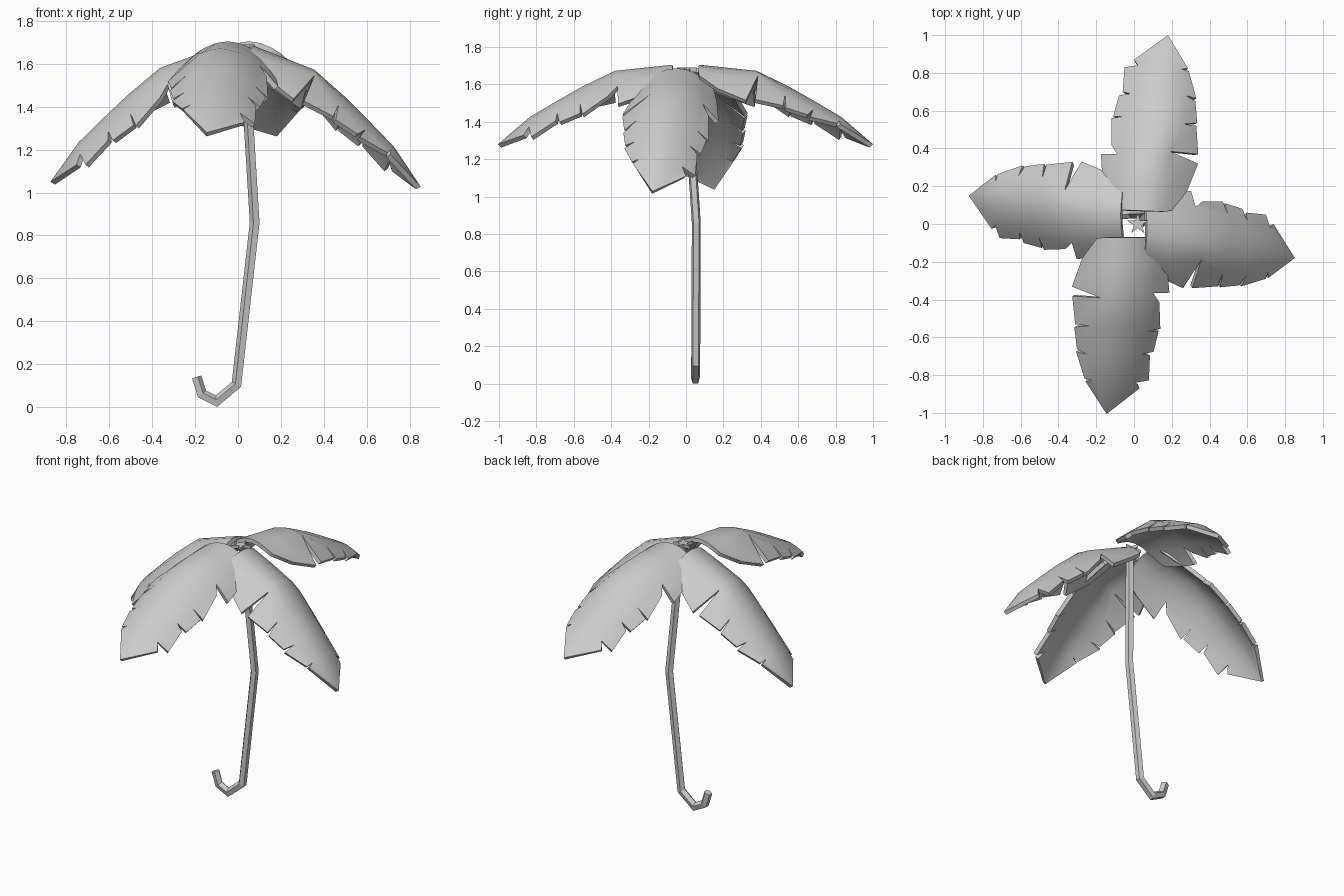
import bpy, bmesh, math
from mathutils import Vector, Matrix

cube = bpy.data.objects.get("Cube")
if cube:
    bpy.data.objects.remove(cube)

grey = bpy.data.materials.new("plain_grey")
grey.use_nodes = True
colour = (0.6, 0.6, 0.6, 1)
grey.diffuse_color = colour
grey.node_tree.nodes["Principled BSDF"].inputs["Base Color"].default_value = colour

TOP = 1.7
RIDGE = [(0, 1.7), (0.07, 1.705), (0.4, 1.67), (0.62, 1.55), (0.84, 1.42), (1, 1.28)]
TIP = (0.18, 1.0)

# Each frond segment: inner notch point, then outer start and outer end of its flap
LEFT = [((-0.07, 0.075), (-0.15, 0.11), (-0.165, 0.2)),
        ((-0.1, 0.2), (-0.165, 0.2), (-0.175, 0.37)),
        ((-0.09, 0.37), (-0.12, 0.42), (-0.12, 0.56)),
        ((-0.05, 0.57), (-0.11, 0.57), (-0.08, 0.68)),
        ((-0.02, 0.69), (-0.06, 0.7), (-0.05, 0.83)),
        ((0.02, 0.84), (0.0, 0.87), TIP)]
RIGHT = [((0.16, 0.065), (0.2, 0.07), (0.28, 0.17)),
         ((0.2, 0.2), (0.28, 0.17), (0.34, 0.32)),
         ((0.19, 0.385), (0.34, 0.37), (0.33, 0.52)),
         ((0.26, 0.53), (0.335, 0.535), (0.325, 0.65)),
         ((0.275, 0.68), (0.33, 0.665), (0.29, 0.81)),
         ((0.25, 0.82), (0.285, 0.825), TIP)]


def finish(name, bm):
    mesh = bpy.data.meshes.new(name)
    bm.to_mesh(mesh)
    bm.free()
    mesh.materials.append(grey)
    obj = bpy.data.objects.new(name, mesh)
    bpy.context.collection.objects.link(obj)
    bpy.ops.object.select_all(action="DESELECT")
    obj.select_set(True)
    bpy.context.view_layer.objects.active = obj
    return obj


def spine(y):
    return 0.04 + 0.14 * y


def on_leaf(x, y):
    """Point on the arched leaf surface: ridge height minus a domed drop."""
    for (y0, z0), (y1, z1) in zip(RIDGE, RIDGE[1:]):
        if y <= y1:
            break
    z = z0 + (z1 - z0) * (y - y0) / (y1 - y0)
    return Vector((x, y, z - 2.5 * (x - spine(y)) ** 2))


def frond(name, turn, tilt):
    bm = bmesh.new()

    def face(*points):
        bm.faces.new([bm.verts.new(on_leaf(*p)) for p in points])

    # Leaf body: two strips on each side of the spine
    rows = []
    for (l, _, _), (r, _, _) in zip(LEFT, RIGHT):
        y = (l[1] + r[1]) / 2
        c = (spine(y), y)
        mid = [((a[0] + c[0]) / 2, (a[1] + y) / 2) for a in (l, r)]
        rows.append([l, mid[0], c, mid[1], r])
    for a, b in zip(rows, rows[1:]):
        for i in range(4):
            face(a[i], a[i + 1], b[i + 1], b[i])
    for i in range(4):
        face(rows[-1][i], rows[-1][i + 1], TIP)

    # Torn flaps along both edges
    for side, flip in ((LEFT, False), (RIGHT, True)):
        for i, (notch, start, end) in enumerate(side):
            loop = [start, notch, end]
            if i + 1 < len(side):
                loop.insert(2, side[i + 1][0])
            face(*(loop[::-1] if flip else loop))
    bmesh.ops.remove_doubles(bm, verts=bm.verts, dist=0.001)

    # Tilt about the crown, then turn around the pole
    pivot = Matrix.Translation((0, 0, TOP))
    bm.transform(Matrix.Rotation(math.radians(turn), 4, "Z") @ pivot
                 @ Matrix.Rotation(-math.radians(tilt), 4, "X") @ pivot.inverted())
    obj = finish(name, bm)
    solid = obj.modifiers.new("thickness", "SOLIDIFY")
    solid.thickness = 0.025
    solid.offset = -1
    bpy.ops.object.modifier_apply(modifier=solid.name)
    bpy.ops.object.shade_smooth_by_angle(angle=math.radians(40))


frond("back_frond", 0, 0)
frond("front_frond", 182, 0)
frond("left_frond", 270, 15.5)
frond("right_frond", 92, 14)

# Pole with hooked handle: a pentagon swept along a bent path
path = [Vector(p) for p in ((-0.195, 0.05, 0.14), (-0.17, 0.05, 0.06), (-0.1, 0.05, 0.025),
                            (-0.005, 0.052, 0.105), (0.08, 0.055, 0.86), (0.03, 0.0, 1.68))]
bm = bmesh.new()
rings = []
for i, p in enumerate(path):
    before = (p - path[max(i - 1, 0)]).normalized()
    after = (path[min(i + 1, len(path) - 1)] - p).normalized()
    along = (before + after).normalized()
    across = along.cross(Vector((0, 1, 0))).normalized()
    side = across.cross(along)
    stretch = 1 / max(0.7, along.dot(after if after.length else before))
    ring = []
    for k in range(5):
        a = math.tau * k / 5
        ring.append(bm.verts.new(p + 0.025 * (across * math.cos(a) * stretch + side * math.sin(a))))
    rings.append(ring)
for a, b in zip(rings, rings[1:]):
    for k in range(5):
        bm.faces.new((a[k], a[(k + 1) % 5], b[(k + 1) % 5], b[k]))
bm.faces.new(rings[0])
bm.faces.new(rings[-1])
bmesh.ops.recalc_face_normals(bm, faces=bm.faces)
finish("hooked_pole", bm)

# Small star cap on the crown
bm = bmesh.new()
star = []
for k in range(10):
    r = 0.022 if k % 2 else 0.06
    a = math.tau * k / 10 + math.pi / 2
    star.append(bm.verts.new((0.02 + r * math.cos(a), r * math.sin(a), 1.67)))
cap = bm.faces.new(star)
raised = bmesh.ops.extrude_face_region(bm, geom=[cap])["geom"]
bmesh.ops.translate(bm, vec=(0, 0, 0.02), verts=[v for v in raised if isinstance(v, bmesh.types.BMVert)])
bmesh.ops.recalc_face_normals(bm, faces=bm.faces)
finish("crown_star", bm)
